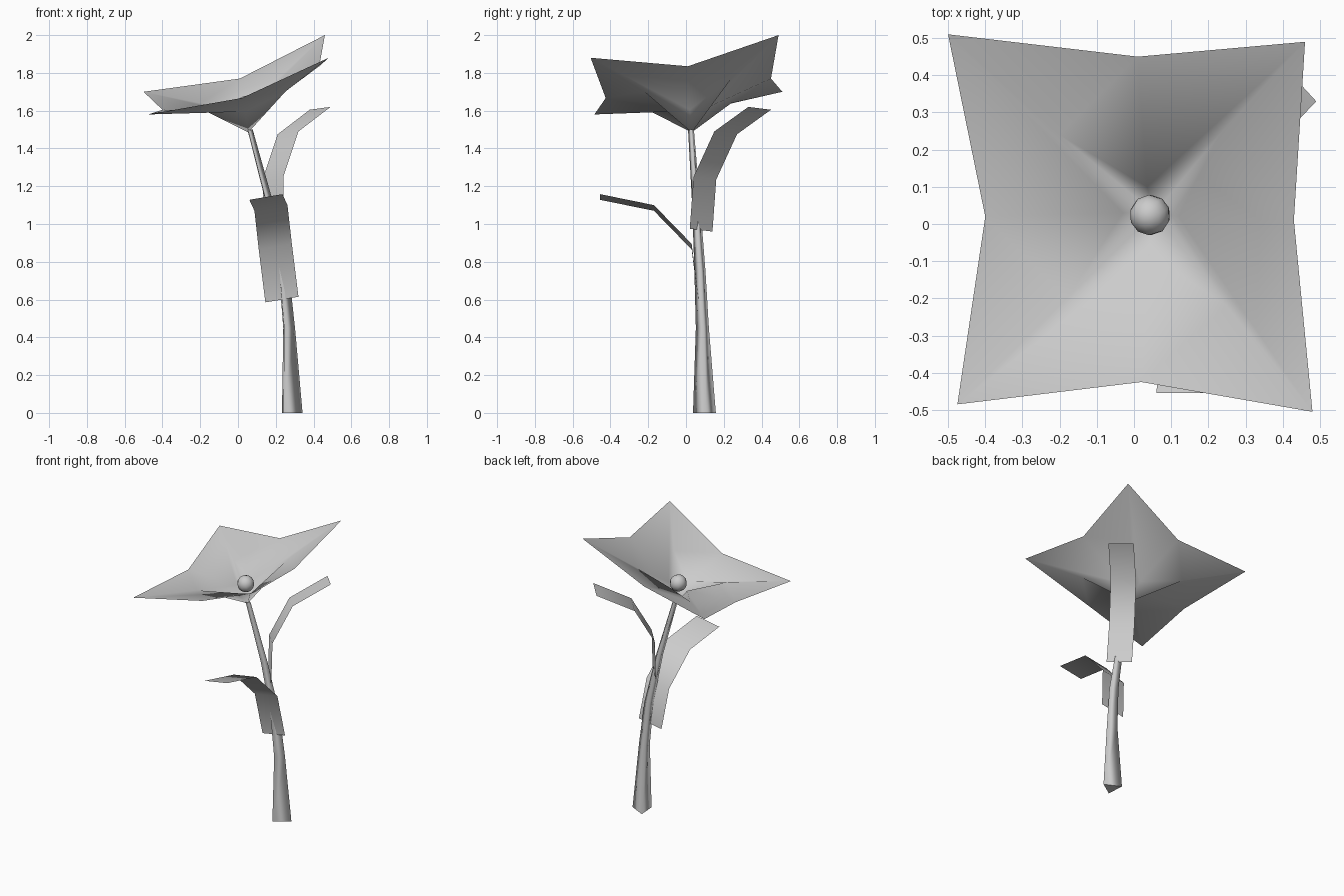
import bpy, math
from mathutils import Vector

cube = bpy.data.objects.get("Cube")
if cube:
    bpy.data.objects.remove(cube, do_unlink=True)

grey = bpy.data.materials.new("plain_grey")
grey.use_nodes = True
COLOUR = (0.6, 0.6, 0.6, 1)
grey.diffuse_color = COLOUR
grey.node_tree.nodes["Principled BSDF"].inputs["Base Color"].default_value = COLOUR


def build(name, verts, faces, sharp_faces=()):
    mesh = bpy.data.meshes.new(name)
    mesh.from_pydata([tuple(v) for v in verts], [], faces)
    mesh.materials.append(grey)
    for p in mesh.polygons:
        p.use_smooth = p.index not in sharp_faces
    obj = bpy.data.objects.new(name, mesh)
    bpy.context.collection.objects.link(obj)
    return obj


def leaf(name, edge, across):
    """Bent strip: one long edge swept sideways by a fixed vector."""
    verts = []
    for p in edge:
        verts += [Vector(p), Vector(p) + Vector(across)]
    faces = [(2 * i, 2 * i + 1, 2 * i + 3, 2 * i + 2) for i in range(len(edge) - 1)]
    return build(name, verts, faces)


# Stem: tapering three-sided tube along a bent path (point, radius)
path = [((.272, .1, 0), .07), ((.262, .088, .45), .04), ((.235, .075, .75), .034),
        ((.165, .055, 1.1), .025), ((.06, .027, 1.5), .018)]
SIDES = 3
verts, faces = [], []
for point, radius in path:
    for k in range(SIDES):
        a = math.radians(4) + math.tau * k / SIDES
        verts.append(Vector(point) + Vector((math.cos(a), math.sin(a), 0)) * radius)
for i in range(len(path) - 1):
    for k in range(SIDES):
        a, b = i * SIDES + k, i * SIDES + (k + 1) % SIDES
        faces.append((a, b, b + SIDES, a + SIDES))
faces.append(tuple(reversed(range(SIDES))))
build("stem", verts, faces, {len(faces) - 1})

# Leaves
leaf("lower_leaf", [(.145, .065, .585), (.11, .03, .865), (.087, -.17, 1.07),
                    (.06, -.455, 1.128)], (.175, 0, .03))
leaf("upper_leaf", [(.245, .02, .975), (.24, .04, 1.25), (.32, .15, 1.49),
                    (.49, .33, 1.62)], (-.11, .12, -.015))

# Flower: star rim, pinched inner ring, funnel tip
rim = [(.46, .49, 2), (.01, .45, 1.77), (-.5, .51, 1.7), (-.4, .02, 1.605),
       (-.475, -.485, 1.58), (.02, -.425, 1.667), (.48, -.505, 1.88), (.43, .01, 1.835)]
ring = [(.23, .24, 1.77), (.035, .1, 1.61), (-.2, .24, 1.64), (-.03, .03, 1.59),
        (-.18, -.2, 1.602), (.04, -.08, 1.595), (.25, -.22, 1.7), (.12, .02, 1.605)]
tip = (.055, .03, 1.485)
n = len(rim)
faces = []
for k in range(n):
    j = (k + 1) % n
    faces += [(k, j, n + j, n + k), (n + k, n + j, 2 * n)]
build("flower_petals", rim + ring + [tip], faces)

# Round flower centre
bpy.ops.mesh.primitive_uv_sphere_add(segments=10, ring_count=8, radius=.055,
                                     location=(.043, .024, 1.623),
                                     rotation=(.2, -.3, 0))
centre = bpy.context.object
centre.name = "flower_centre"
centre.data.materials.append(grey)
bpy.ops.object.shade_smooth()
